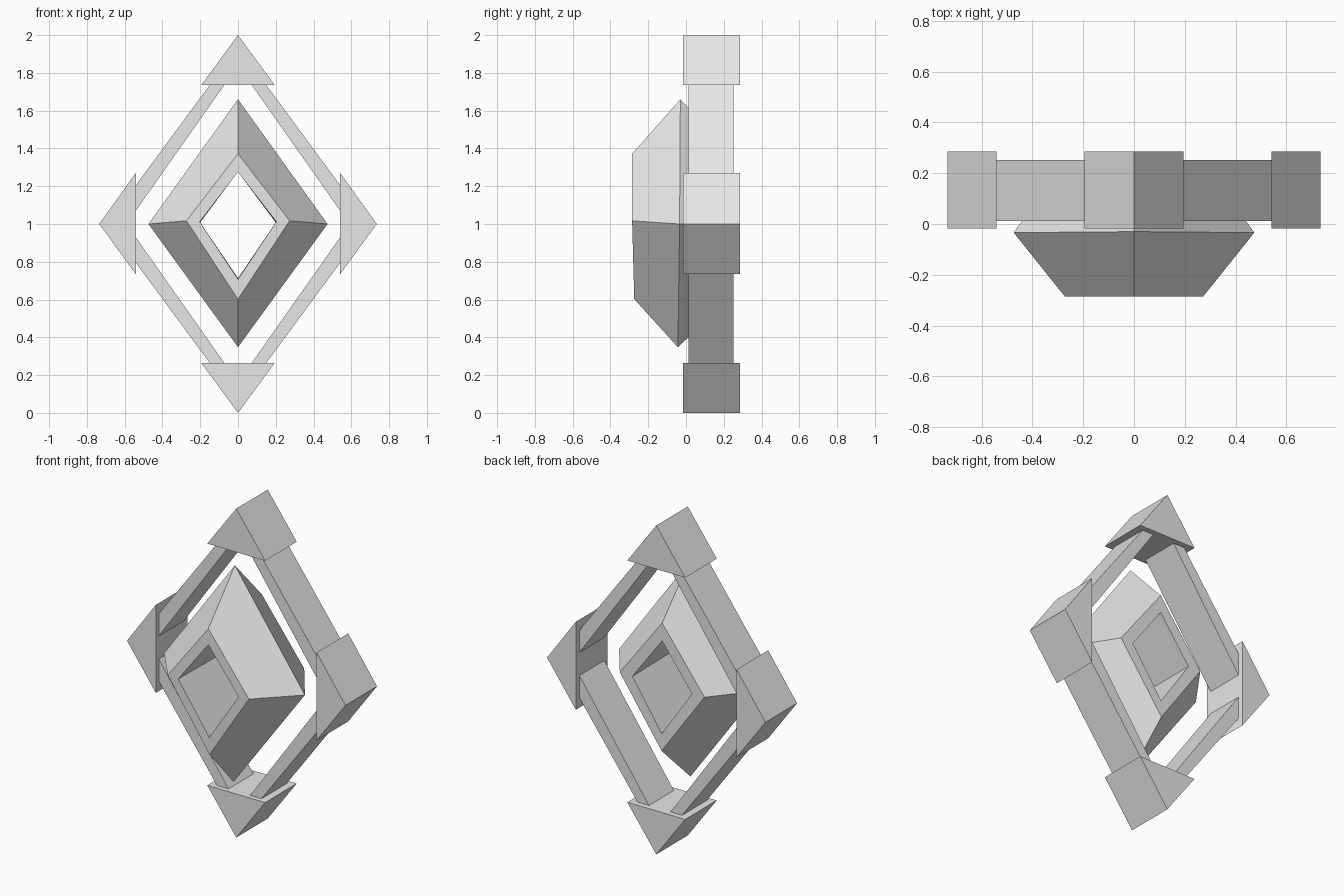
import bpy
import bmesh

cube = bpy.data.objects.get("Cube")
if cube:
    bpy.data.objects.remove(cube, do_unlink=True)

# One plain material for the whole model
grey = bpy.data.materials.new("light grey")
grey.use_nodes = True
COLOUR = (0.8, 0.8, 0.8, 1.0)
grey.diffuse_color = COLOUR
grey.node_tree.nodes["Principled BSDF"].inputs["Base Color"].default_value = COLOUR


def finish(bm, name):
    bmesh.ops.recalc_face_normals(bm, faces=bm.faces)
    mesh = bpy.data.meshes.new(name)
    bm.to_mesh(mesh)
    bm.free()
    mesh.materials.append(grey)
    obj = bpy.data.objects.new(name, mesh)
    bpy.context.collection.objects.link(obj)
    return obj


def prism(name, outline, y0, y1):
    """Extrude an x-z outline from y0 to y1."""
    bm = bmesh.new()
    face = bm.faces.new([bm.verts.new((x, y0, z)) for x, z in outline])
    side = bmesh.ops.extrude_face_region(bm, geom=[face])["geom"]
    verts = [v for v in side if isinstance(v, bmesh.types.BMVert)]
    bmesh.ops.translate(bm, verts=verts, vec=(0, y1 - y0, 0))
    return finish(bm, name)


def ring_solid(name, rings):
    """Join four-cornered loops into a closed diamond ring."""
    bm = bmesh.new()
    loops = [[bm.verts.new(p) for p in ring] for ring in rings]
    for a, b in zip(loops, loops[1:] + loops[:1]):
        for i in range(4):
            j = (i + 1) % 4
            bm.faces.new((a[i], a[j], b[j], b[i]))
    return finish(bm, name)


def diamond(half, mid, top, bottom, y_top, y_side, y_bottom):
    return [(0, y_top, top), (half, y_side, mid),
            (0, y_bottom, bottom), (-half, y_side, mid)]


# Corner caps at the top, bottom and both sides
for name, s in (("top_cap", 1), ("bottom_cap", -1)):
    prism(name, [(0, 1 + s), (0.195, 1 + s * 0.735), (-0.195, 1 + s * 0.735)],
          -0.017, 0.286)
for name, s in (("left_cap", 1), ("right_cap", -1)):
    prism(name, [(s * 0.735, 1), (s * 0.541, 1.27), (s * 0.541, 0.735)],
          -0.017, 0.286)

# Slanted bars between the caps
for side, sx in (("left", 1), ("right", -1)):
    for level, sz in (("upper", 1), ("lower", -1)):
        corners = [(0.15, 0.735), (0.541, 0.205), (0.541, 0.07), (0.073, 0.735)]
        prism(f"{level}_{side}_bar",
              [(sx * x, 1 + sz * z) for x, z in corners], 0.012, 0.252)

# Faceted diamond ring with a hole straight through it
ring_solid("diamond_ring", [
    diamond(0.474, 1.0, 1.66, 0.348, -0.03, -0.034, -0.043),   # outer ridge
    diamond(0.273, 1.017, 1.372, 0.602, -0.285, -0.285, -0.274),  # front rim
    diamond(0.203, 1.012, 1.275, 0.708, -0.285, -0.285, -0.276),  # front hole
    diamond(0.200, 1.008, 1.277, 0.713, 0.229, 0.229, 0.233),  # back hole
    diamond(0.285, 1.01, 1.385, 0.61, 0.229, 0.229, 0.235),    # back rim
])
